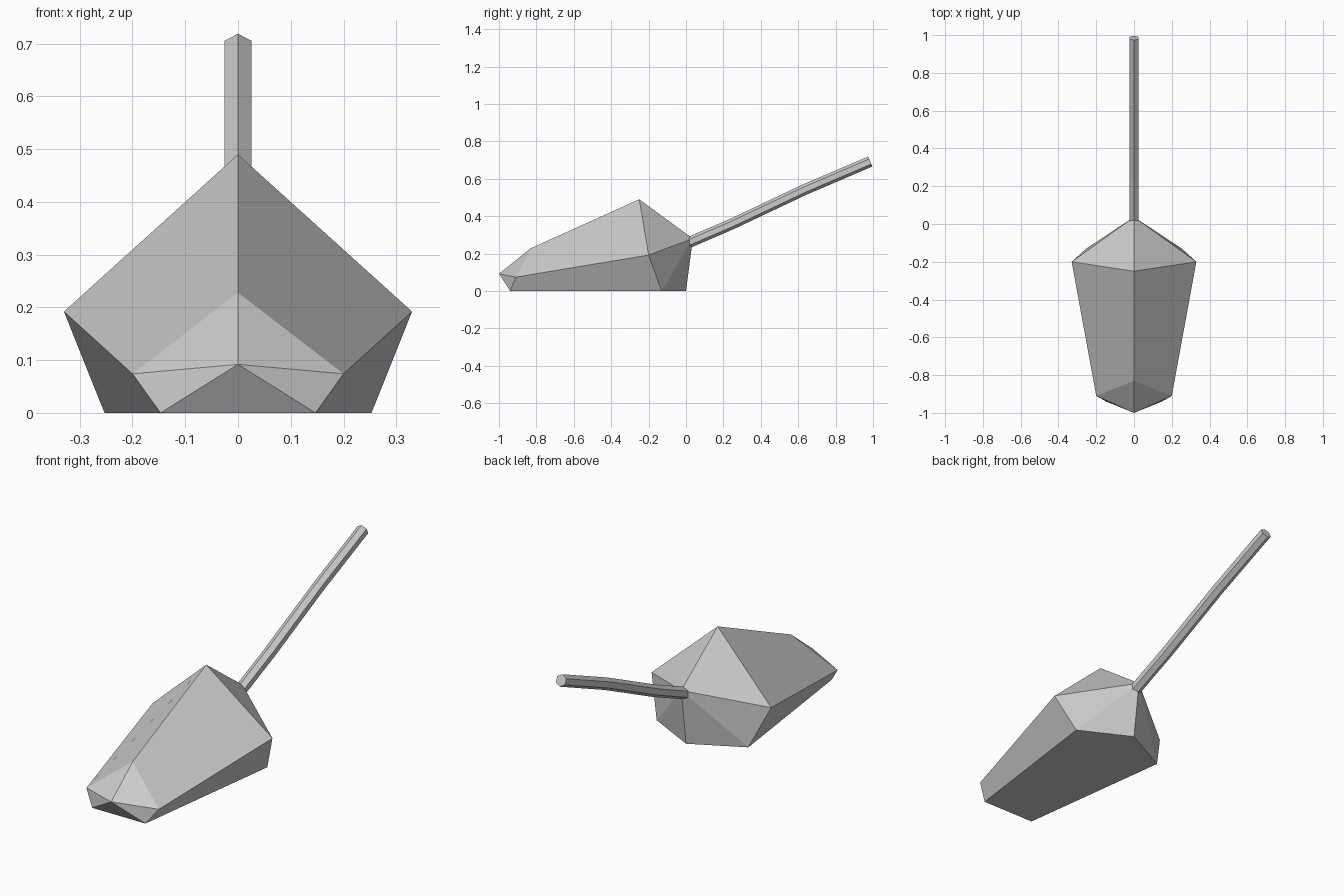
import bpy, bmesh
from math import cos, sin, pi
from mathutils import Vector

cube = bpy.data.objects.get("Cube")
if cube:
    bpy.data.objects.remove(cube, do_unlink=True)

grey = bpy.data.materials.new("light_grey")
grey.use_nodes = True
colour = (0.6, 0.6, 0.6, 1)
grey.diffuse_color = colour
grey.node_tree.nodes["Principled BSDF"].inputs["Base Color"].default_value = colour


def add_object(name, bm):
    bmesh.ops.recalc_face_normals(bm, faces=bm.faces)
    mesh = bpy.data.meshes.new(name)
    bm.to_mesh(mesh)
    bm.free()
    mesh.materials.append(grey)
    obj = bpy.data.objects.new(name, mesh)
    bpy.context.collection.objects.link(obj)
    return obj


# Faceted head: shape points, mirrored across the centre line
points = {
    "nose": (0, -1.0, 0.092),
    "ridge_front": (0, -0.83, 0.228),
    "ridge_top": (0, -0.25, 0.49),
    "socket": (0, 0.037, 0.28),
    "heel": (0, 0, 0),
    "cheek": (0.2, -0.91, 0.074),
    "shoulder": (0.33, -0.2, 0.192),
    "toe_base": (0.147, -0.94, 0),
    "hip_base": (0.253, -0.13, 0),
}
side_faces = [
    ("nose", "cheek", "ridge_front"),
    ("nose", "toe_base", "cheek"),
    ("cheek", "shoulder", "ridge_top", "ridge_front"),
    ("cheek", "toe_base", "hip_base", "shoulder"),
    ("ridge_top", "shoulder", "socket"),
    ("shoulder", "hip_base", "socket"),
    ("hip_base", "heel", "socket"),
]
bm = bmesh.new()
verts = {}
for name, (x, y, z) in points.items():
    left = bm.verts.new((x, y, z))
    right = bm.verts.new((-x, y, z)) if x else left
    verts[name] = (left, right)
for face in side_faces:
    for side in (0, 1):
        bm.faces.new([verts[n][side] for n in face])
# Centre faces: front lip and underside
toe, hip = verts["toe_base"], verts["hip_base"]
bm.faces.new((verts["nose"][0], toe[0], toe[1]))
bm.faces.new((toe[0], hip[0], verts["heel"][0], hip[1], toe[1]))
add_object("head", bm)

# Six-sided handle swept along a slightly bent path
path = [Vector(p) for p in ((0, -0.01, 0.248), (0, 0.25, 0.36),
                            (0, 0.63, 0.54), (0, 0.985, 0.692))]
radius, sides = 0.029, 6
bm = bmesh.new()
rings = []
for i, p in enumerate(path):
    tangent = (path[min(i + 1, len(path) - 1)] - path[max(i - 1, 0)]).normalized()
    across = Vector((1, 0, 0))
    up = across.cross(tangent)
    rings.append([bm.verts.new(p + radius * (cos(a) * up + sin(a) * across))
                  for a in (2 * pi * k / sides for k in range(sides))])
for a, b in zip(rings, rings[1:]):
    for k in range(sides):
        n = (k + 1) % sides
        bm.faces.new((a[k], a[n], b[n], b[k]))
bm.faces.new(rings[0])
bm.faces.new(rings[-1])
add_object("handle", bm)
